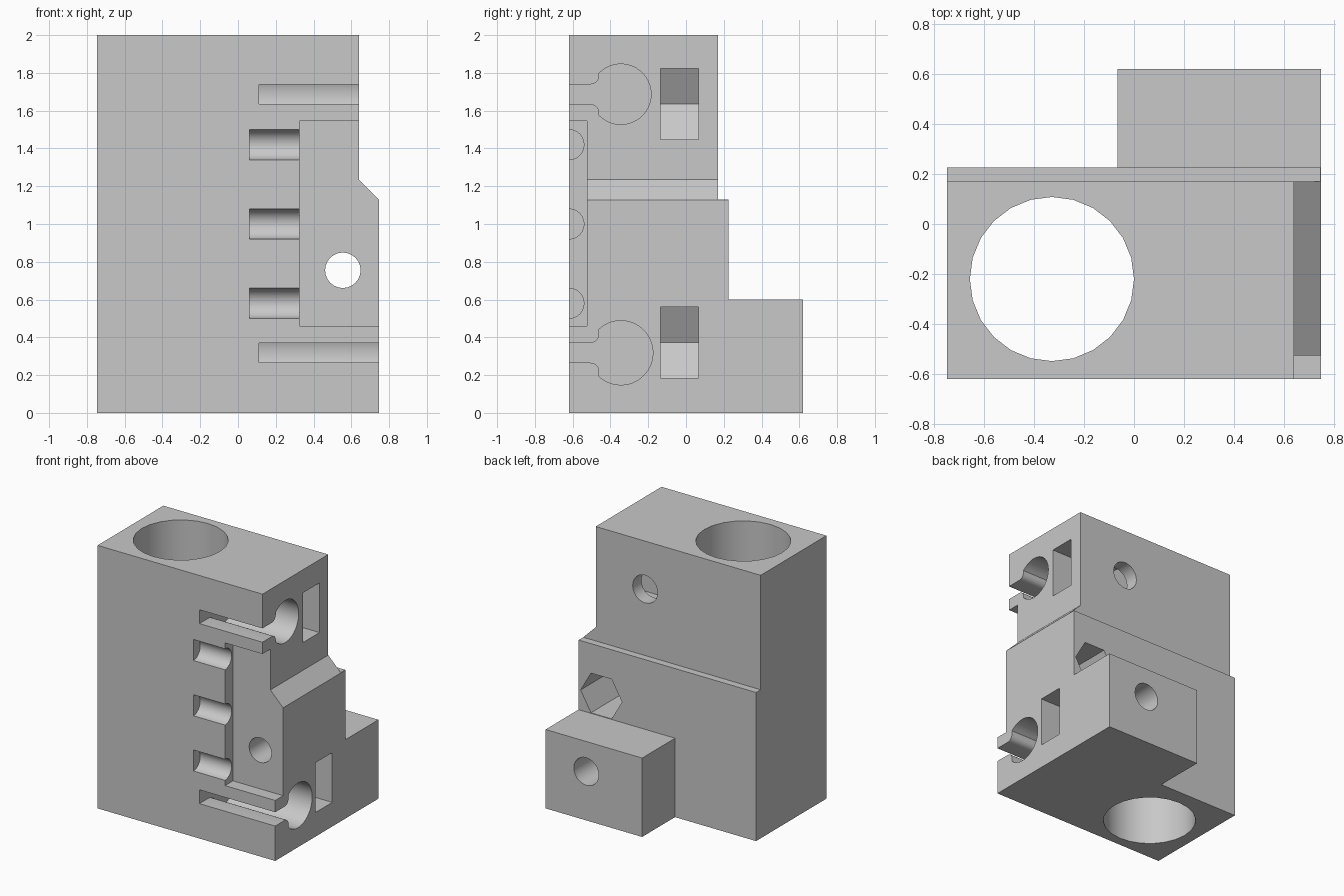
import bpy, bmesh
from math import pi, sin, cos, atan2, radians

if "Cube" in bpy.data.objects:
    bpy.data.objects.remove(bpy.data.objects["Cube"], do_unlink=True)

grey = bpy.data.materials.new("plain grey")
grey.use_nodes = True
grey.diffuse_color = (0.58, 0.58, 0.58, 1)
grey.node_tree.nodes["Principled BSDF"].inputs["Base Color"].default_value = (0.58, 0.58, 0.58, 1)


def prism(name, points, axis, start, end):
    """Extrude a 2D outline along an axis (outline uses the other two axes in order)."""
    place = {"X": lambda u, v, a: (a, u, v),
             "Y": lambda u, v, a: (u, a, v),
             "Z": lambda u, v, a: (u, v, a)}[axis]
    bm = bmesh.new()
    low = [bm.verts.new(place(u, v, start)) for u, v in points]
    high = [bm.verts.new(place(u, v, end)) for u, v in points]
    bm.faces.new(low)
    bm.faces.new(high)
    n = len(points)
    for i in range(n):
        j = (i + 1) % n
        bm.faces.new((low[i], low[j], high[j], high[i]))
    bmesh.ops.recalc_face_normals(bm, faces=bm.faces[:])
    mesh = bpy.data.meshes.new(name)
    bm.to_mesh(mesh)
    bm.free()
    mesh.materials.append(grey)
    obj = bpy.data.objects.new(name, mesh)
    bpy.context.collection.objects.link(obj)
    return obj


def ring(u, v, r, n=24):
    return [(u + r * cos(2 * pi * i / n), v + r * sin(2 * pi * i / n)) for i in range(n)]


def rect(u0, u1, v0, v1):
    return [(u0, v0), (u1, v0), (u1, v1), (u0, v1)]


def keyhole(y, z, r, half=0.0525, fillet=0.045, neck=0.115):
    """Round rod channel with a rounded neck opening to the front."""
    cy, cz = y - neck - fillet, half + fillet
    side = [(-1, half)]
    for i in range(6):
        a = -pi / 2 + i * pi / 10
        side.append((cy + fillet * cos(a), cz + fillet * sin(a)))
    meet = atan2((r * r - neck * neck) ** 0.5, -neck)
    steps = 16
    for i in range(steps + 1):
        a = meet * (1 - i / steps)
        side.append((y + r * cos(a), r * sin(a)))
    mirrored = [(u, -v) for u, v in reversed(side[:-1])]
    return [(u, z + v) for u, v in side + mirrored]


def cut(target, cutter):
    mod = target.modifiers.new("cut", "BOOLEAN")
    mod.operation = "DIFFERENCE"
    mod.solver = "EXACT"
    mod.object = cutter
    bpy.context.view_layer.objects.active = target
    bpy.ops.object.modifier_apply(modifier=mod.name)
    bpy.data.objects.remove(cutter, do_unlink=True)


# Stepped body
body = prism("clamp_block", [(-0.62, 0), (0.62, 0), (0.62, 0.6), (0.225, 0.6),
                             (0.225, 1.13), (0.17, 1.13), (0.17, 2), (-0.62, 2)],
             "X", -0.747, 0.747)

# Side relief with chamfer, and open space beside the rear foot
cut(body, prism("side_relief", [(0.64, 1.235), (0.64, 2.2), (0.9, 2.2), (0.9, 0.975)], "Y", -1, 1))
cut(body, prism("foot_relief", rect(-1, -0.065, -0.1, 0.7), "Y", 0.225, 1))

# Large vertical bore
cut(body, prism("bearing_bore", ring(-0.328, -0.22, 0.328), "Z", -0.1, 2.1))

# Front recess with three belt grooves
cut(body, prism("belt_recess", rect(0.325, 1, 0.46, 1.545), "Y", -1, -0.525))
for z in (0.58, 1.0, 1.42):
    cut(body, prism("belt_groove", ring(-0.62, z, 0.08), "X", 0.06, 0.4))

# Rod channels, nut traps and rear screw holes: channel z, radius, nut x, nut z
for z, r, nut_x, nut_z in ((0.318, 0.17, 0.405, 0.3725), (1.687, 0.16, 0.225, 1.635)):
    cut(body, prism("rod_channel", keyhole(-0.345, z, r), "X", 0.11, 1))
    hexagon = ring(nut_x, nut_z, 0.218, 6)
    trap = [(1, hexagon[1][1])] + hexagon[2:5] + [(1, hexagon[5][1])]
    trap.insert(1, hexagon[1])
    cut(body, prism("nut_trap", trap, "Y", -0.135, 0.065))
    cut(body, prism("screw_hole", ring(nut_x, nut_z, 0.105), "Y", 0.0, 1))

# Through hole with a hexagonal pocket at the back
cut(body, prism("through_hole", ring(0.555, 0.755, 0.094), "Y", -1, 1))
cut(body, prism("hex_pocket", ring(0.555, 0.755, 0.174, 6), "Y", -0.15, 0.6))

# Smooth curved walls, crisp edges
bpy.ops.object.select_all(action="DESELECT")
body.select_set(True)
bpy.context.view_layer.objects.active = body
bpy.ops.object.shade_smooth_by_angle(angle=radians(25))
